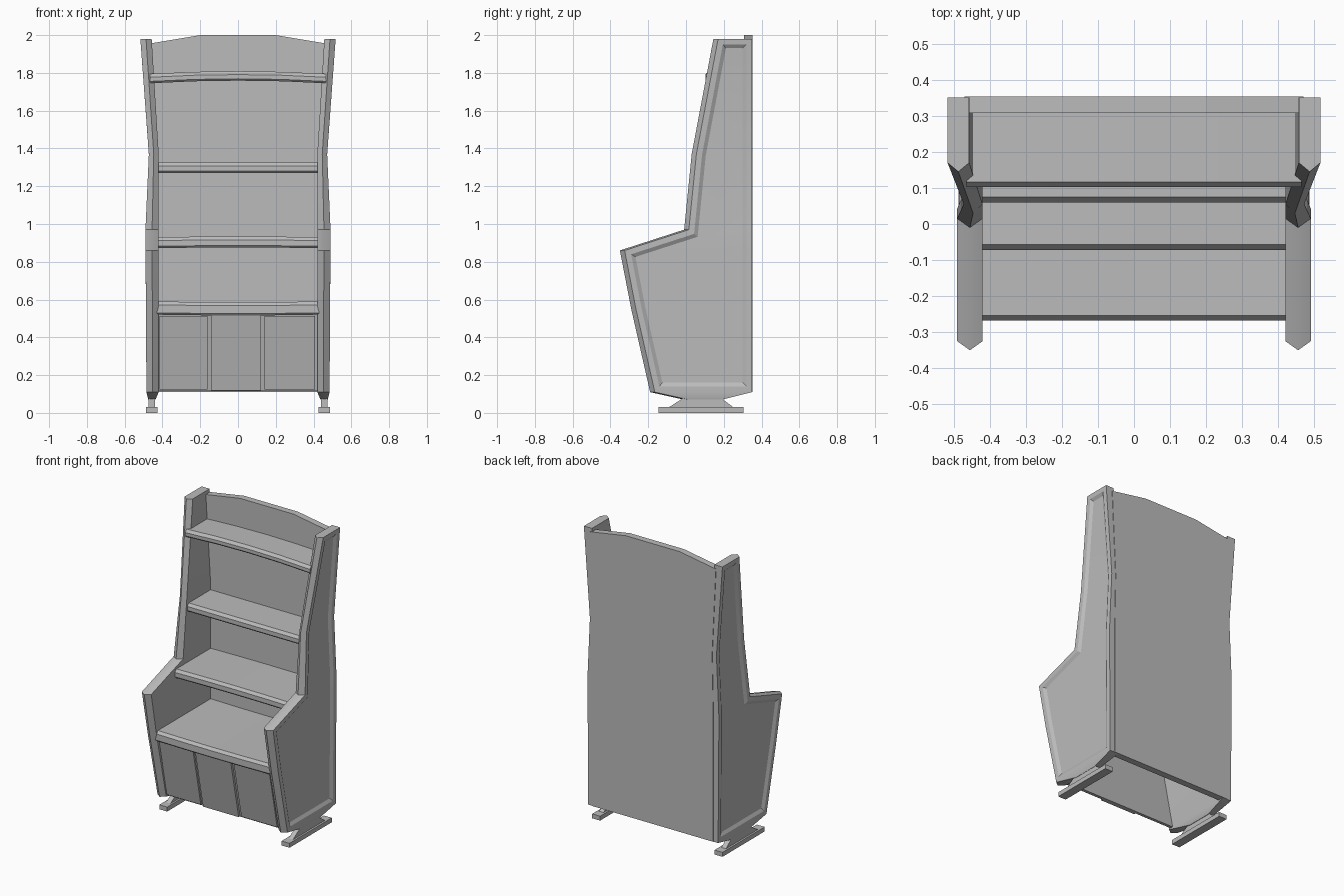
import bpy, bmesh, math

if "Cube" in bpy.data.objects:
    bpy.data.objects.remove(bpy.data.objects["Cube"])

mat = bpy.data.materials.new("plain_grey")
mat.diffuse_color = (0.5, 0.5, 0.5, 1)
mat.use_nodes = True
mat.node_tree.nodes["Principled BSDF"].inputs["Base Color"].default_value = mat.diffuse_color


def finish(name, bm):
    bmesh.ops.recalc_face_normals(bm, faces=bm.faces)
    me = bpy.data.meshes.new(name)
    bm.to_mesh(me)
    bm.free()
    me.materials.append(mat)
    ob = bpy.data.objects.new(name, me)
    bpy.context.collection.objects.link(ob)
    return ob


def loft(rings):
    """Skin a list of equal-length closed rings; returns bmesh and side faces by ring."""
    bm = bmesh.new()
    vs = [[bm.verts.new(p) for p in r] for r in rings]
    n = len(vs[0])
    bands = [[bm.faces.new((a[i], a[(i + 1) % n], b[(i + 1) % n], b[i]))
              for i in range(n)] for a, b in zip(vs, vs[1:])]
    bm.faces.new(vs[0])
    bm.faces.new(vs[-1])
    return bm, bands


# Side walls: level z, front ridge y, back y, inner x, outer x
LEVELS = [(0.07, -0.01, 0.19, 0.437, 0.475),
          (0.11, -0.19, 0.35, 0.42, 0.485),
          (0.55, -0.29, 0.35, 0.42, 0.487),
          (0.86, -0.35, 0.35, 0.42, 0.49),
          (0.97, -0.01, 0.35, 0.42, 0.49),
          (1.37, 0.03, 0.35, 0.42, 0.472),
          (1.98, 0.145, 0.35, 0.457, 0.517)]


def side_wall(name, s):
    rings = []
    for z, yf, yb, xi, xo in LEVELS:
        rings.append([(s * xi, yb, z), (s * xi, yf + 0.025, z),
                      (s * (xi + xo) / 2, yf, z),
                      (s * xo, yf + 0.025, z), (s * xo, yb, z)])
    bm, bands = loft(rings)
    bmesh.ops.recalc_face_normals(bm, faces=bm.faces)
    # recessed field on the outer face
    outer = [b[3] for b in bands[1:]]
    bmesh.ops.inset_region(bm, faces=outer, thickness=0.03, use_even_offset=True)
    bmesh.ops.inset_region(bm, faces=outer, thickness=0.02, depth=-0.012,
                           use_even_offset=True)
    return finish(name, bm)


# Sled feet: profile in y, z extruded across x
def foot(name, s):
    base = [(-0.145, 0), (-0.145, 0.03), (0.305, 0.03), (0.305, 0)]
    stem = [(-0.09, 0.03), (-0.02, 0.075), (0.19, 0.075), (0.25, 0.03)]
    for part, prof, x0, x1 in ((name + "_base", base, 0.427, 0.486),
                               (name + "_stem", stem, 0.440, 0.473)):
        finish(part, loft([[(s * x, y, z) for y, z in prof] for x in (x0, x1)])[0])


for label, s in (("left", -1), ("right", 1)):
    side_wall(label + "_side_wall", s)
    foot(label + "_foot", s)

# Back board with a shallow arched top
half = [(0.45, 0.11), (0.45, 0.97), (0.442, 1.37), (0.47, 1.955), (0.2, 2.0)]
outline = half + [(-x, z) for x, z in reversed(half)]
finish("back_board", loft([[(x, y, z) for x, z in outline] for y in (0.308, 0.353)])[0])


# Shelves with an eased front edge and a slight bow in height
def shelf(name, yf, zb, zt, hw, bow, yb=0.33):
    prof = [(yb, zb), (yf + 0.01, zb), (yf, zb + 0.01),
            (yf, zt - 0.018), (yf + 0.015, zt), (yb, zt)]
    rings = []
    for i in range(5):
        t = i / 2 - 1
        rings.append([(t * hw, y, z + bow * (1 - t * t)) for y, z in prof])
    finish(name, loft(rings)[0])


shelf("desk_top", -0.268, 0.52, 0.59, 0.43, -0.004)
shelf("lower_shelf", -0.072, 0.872, 0.93, 0.44, 0.004)
shelf("middle_shelf", 0.06, 1.27, 1.325, 0.44, 0.0)
shelf("upper_shelf", 0.102, 1.745, 1.795, 0.465, 0.014)


# Sloping cabinet front
def slanted(name, x0, x1, z0, z1, out, depth):
    def y(z):
        return -0.15 - (z - 0.11) * 0.21 - out
    rings = [[(x, y(z0), z0), (x, y(z1), z1), (x, y(z1) + depth, z1),
              (x, y(z0) + depth, z0)] for x in (x0, x1)]
    finish(name, loft(rings)[0])


slanted("cabinet_frame", -0.44, 0.44, 0.115, 0.54, 0.0, 0.02)
slanted("left_door", -0.415, -0.162, 0.125, 0.512, 0.012, 0.02)
slanted("middle_door", -0.143, 0.122, 0.118, 0.515, 0.016, 0.02)
slanted("right_door", 0.141, 0.408, 0.125, 0.512, 0.012, 0.02)

# Smooth the gentle bends of the walls, keep the corners sharp
for ob in bpy.context.collection.objects:
    if ob.name.endswith("side_wall"):
        ob.select_set(True)
        bpy.context.view_layer.objects.active = ob
bpy.ops.object.shade_smooth_by_angle(angle=math.radians(25))
